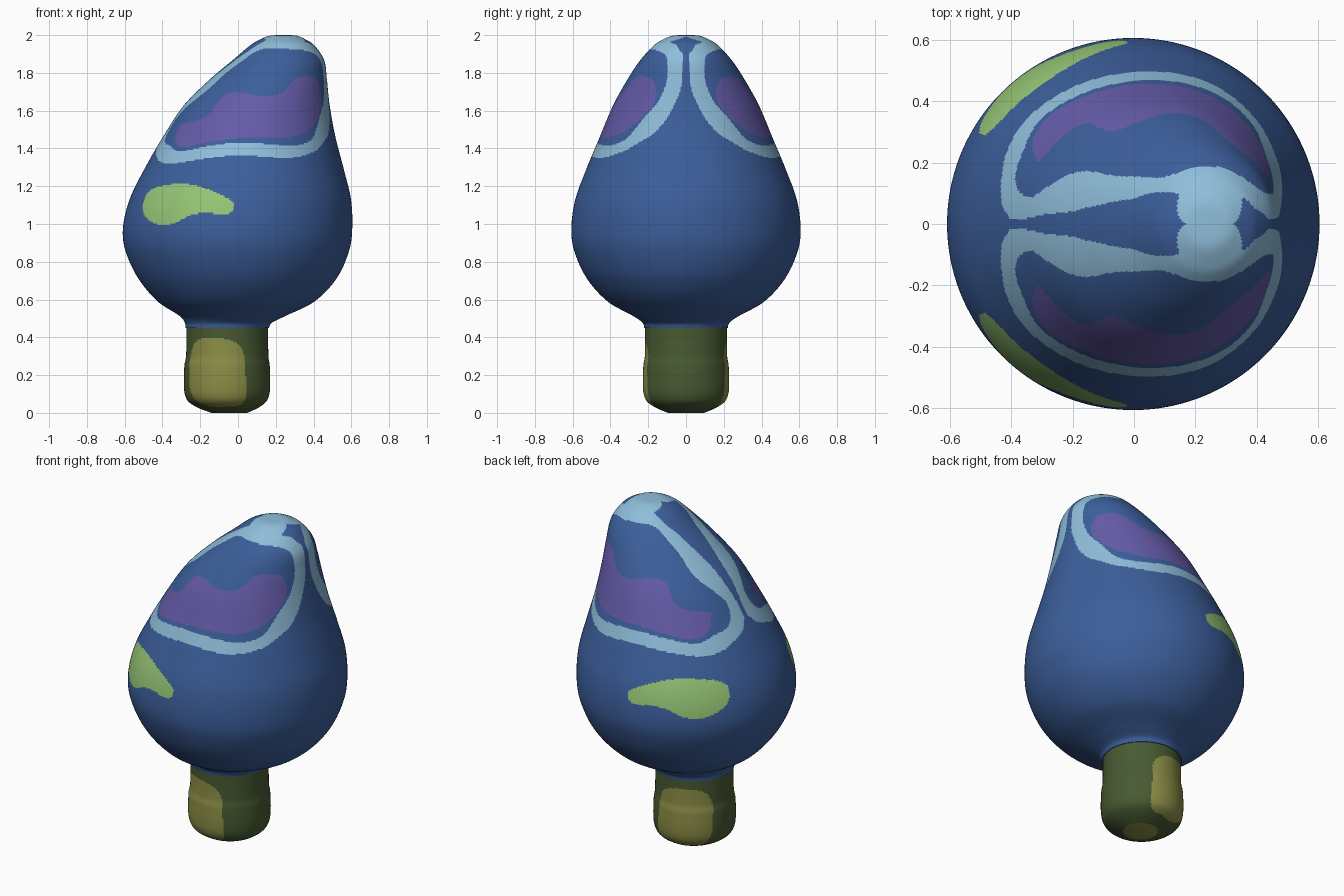
import bpy, bmesh
from math import acos, asin, atan2, cos, sin, hypot, pi, radians
from mathutils import Vector

if "Cube" in bpy.data.objects:
    bpy.data.objects.remove(bpy.data.objects["Cube"])


def material(name, *rgb):
    """Flat material from 8-bit display colour."""
    linear = [((c / 255 + 0.055) / 1.055) ** 2.4 for c in rgb] + [1.0]
    mat = bpy.data.materials.new(name)
    mat.use_nodes = True
    mat.diffuse_color = linear
    mat.node_tree.nodes["Principled BSDF"].inputs["Base Color"].default_value = linear
    return mat


blue = material("deep blue", 60, 95, 156)
pale = material("pale blue", 143, 190, 218)
purple = material("purple", 101, 91, 168)
green = material("leaf green", 150, 198, 118)
dark_olive = material("dark olive", 72, 90, 50)
olive = material("light olive", 140, 142, 70)


def smooth(points, step, closed=False):
    """Sample a chord-length spline through the points."""
    n = len(points)
    at = (lambda i: points[i % n]) if closed else (lambda i: points[max(0, min(n - 1, i))])
    out = []
    for i in range(n if closed else n - 1):
        a, b, c, d = (Vector(at(i + k)) for k in (-1, 0, 1, 2))
        chord = (c - b).length
        m = (c - a) * chord / ((b - a).length + chord)
        q = (d - b) * chord / ((d - c).length + chord)
        count = max(1, round(chord / step))
        for k in range(count):
            t = k / count
            s = 1 - t
            out.append(b * (s * s * (1 + 2 * t)) + m * (t * s * s)
                       + c * (t * t * (3 - 2 * t)) - q * (t * t * s))
    if not closed:
        out.append(Vector(points[-1]))
    return out


class Loft:
    """Round rings of (radius, centre x, height), listed from the top down.
    Painted outlines live in unrolled (angle, height) space, mirrored in y."""

    def __init__(self, points, step):
        self.rings = smooth(points, step)

    def ring(self, z):
        for a, b in zip(self.rings, self.rings[1:]):
            if b.z <= z <= a.z and a.z > b.z:
                return b.lerp(a, (z - b.z) / (a.z - b.z))
        return self.rings[0] if z > self.rings[0].z else self.rings[-1]

    def front(self, x, z):
        g = self.ring(z)
        return acos(max(-1, min(1, (x - g.y) / g.x))), z

    def side(self, y, z):
        return asin(min(1, y / self.ring(z).x)), z

    def top(self, x, y):
        for g in self.rings:
            if hypot(x - g.y, y) <= g.x:
                return atan2(y, x - g.y), g.z

    def build(self, name, segments, materials, rule):
        bm = bmesh.new()
        loops = [[bm.verts.new((c + r * cos(2 * pi * k / segments),
                                r * sin(2 * pi * k / segments), z))
                  for k in range(segments)] for r, c, z in self.rings]
        for i, (hi, lo) in enumerate(zip(loops, loops[1:])):
            z = (self.rings[i].z + self.rings[i + 1].z) / 2
            for k in range(segments):
                j = (k + 1) % segments
                face = bm.faces.new((hi[k], lo[k], lo[j], hi[j]))
                angle = 2 * pi * (k + 0.5) / segments
                face.material_index = rule(min(angle, 2 * pi - angle), z)
        bm.faces.new(loops[0]).material_index = rule(0, self.rings[0].z)
        bm.faces.new(loops[-1][::-1]).material_index = rule(0, self.rings[-1].z)
        mesh = bpy.data.meshes.new(name)
        bm.to_mesh(mesh)
        bm.free()
        for mat in materials:
            mesh.materials.append(mat)
        mesh.shade_smooth()
        mesh.set_sharp_from_angle(angle=radians(40))
        obj = bpy.data.objects.new(name, mesh)
        bpy.context.collection.objects.link(obj)
        return obj


def region(outline, rounded=True):
    """Return a test for being inside the closed outline."""
    pts = [tuple(p) for p in (smooth([(a, z, 0) for a, z in outline], 0.04, True)
                              if rounded else outline)]
    low, high = min(p[1] for p in pts), max(p[1] for p in pts)

    def inside(a, z):
        hit = False
        if low < z < high:
            for p, q in zip(pts, pts[1:] + pts[:1]):
                if (p[1] > z) != (q[1] > z):
                    if a < p[0] + (z - p[1]) * (q[0] - p[0]) / (q[1] - p[1]):
                        hit = not hit
        return hit
    return inside


# Leaning teardrop body
body = Loft([(.004, .24, 2), (.07, .24, 1.997), (.115, .237, 1.98), (.165, .235, 1.95),
             (.24, .215, 1.87), (.307, .163, 1.77), (.385, .10, 1.63), (.455, .06, 1.465),
             (.528, .032, 1.29), (.586, .012, 1.13), (.607, -.002, .98), (.594, -.004, .865),
             (.527, -.003, .715), (.415, -.01, .59), (.275, -.03, .51), (.228, -.052, .475),
             (.221, -.057, .45)], 0.008)
F, S, T = body.front, body.side, body.top

# Outer edge of the pale band, including the cap at the tip
band_outer = region([
    T(-.36, .015), T(-.2, .04), T(-.11, .06), T(0, .08), T(.11, .1), T(.15, .095), T(.17, 0),
    (pi + .1, 1.998), (pi + .1, 2.1), (-.1, 2.1), (-.1, 1.998),
    T(.32, 0), T(.345, .085), T(.39, .05), S(.015, 1.9), S(.02, 1.75), S(.035, 1.69),
    S(.087, 1.58), S(.13, 1.52), S(.19, 1.465), S(.325, 1.385), S(.4, 1.36), F(.25, 1.347),
    F(.1, 1.36), F(-.02, 1.365), F(-.15, 1.35), F(-.335, 1.32), F(-.39, 1.322),
    F(-.42, 1.335), T(-.433, .13), T(-.43, .06), T(-.4, .015)], False)

# Inner edge of the pale band
band_inner = region([
    F(-.31, 1.385), F(-.17, 1.41), F(-.02, 1.43), F(.14, 1.425), F(.3, 1.415), F(.39, 1.45),
    S(.22, 1.565), S(.14, 1.66), S(.1, 1.77), S(.1, 1.87), T(.38, .13), T(.3, .175),
    T(.18, .18), T(.08, .15), T(-.05, .155), T(-.16, .17), T(-.27, .125), T(-.34, .085),
    T(-.38, .12), T(-.385, .17), T(-.36, .24)])

# Purple patch inside the band
purple_patch = region([F(*p) for p in (
    (-.33, 1.465), (-.31, 1.52), (-.2, 1.555), (-.14, 1.595), (-.085, 1.675), (.01, 1.695),
    (.14, 1.675), (.235, 1.695), (.3, 1.765), (.365, 1.78), (.425, 1.75), (.445, 1.66),
    (.43, 1.58), (.38, 1.5), (.27, 1.46), (.06, 1.46), (-.15, 1.435), (-.28, 1.405),
    (-.325, 1.42))])

# Green patch below the band
green_patch = region([F(*p) for p in (
    (-.505, 1.09), (-.48, 1.165), (-.39, 1.205), (-.255, 1.21), (-.125, 1.17),
    (-.025, 1.115), (-.025, 1.075), (-.07, 1.05), (-.18, 1.06), (-.255, 1.045),
    (-.335, 1.005), (-.415, .995), (-.485, 1.035))])


def body_colour(a, z):
    if green_patch(a, z):
        return 3
    if purple_patch(a, z):
        return 2
    return 1 if band_outer(a, z) and not band_inner(a, z) else 0


body.build("bulb_body", 360, (blue, pale, purple, green), body_colour)

# Stem with a light patch front and back and a light base disc
stem = Loft([(.216, -.056, .5), (.218, -.057, .3), (.226, -.058, .25), (.227, -.058, .12),
             (.21, -.057, .065), (.165, -.053, .03), (.105, -.047, .004), (.095, -.046, 0)], 0.008)
stem_patch = region([stem.front(*p) for p in (
    (-.25, .3), (-.235, .36), (-.19, .395), (-.08, .393), (-.01, .37), (.03, .31), (.04, .22),
    (.04, .08), (.02, .045), (-.06, .033), (-.15, .035), (-.22, .065), (-.255, .13),
    (-.258, .22))])


def stem_colour(a, z):
    return 1 if z <= 0 or stem_patch(a, z) else 0


stem.build("stem", 160, (dark_olive, olive), stem_colour)
